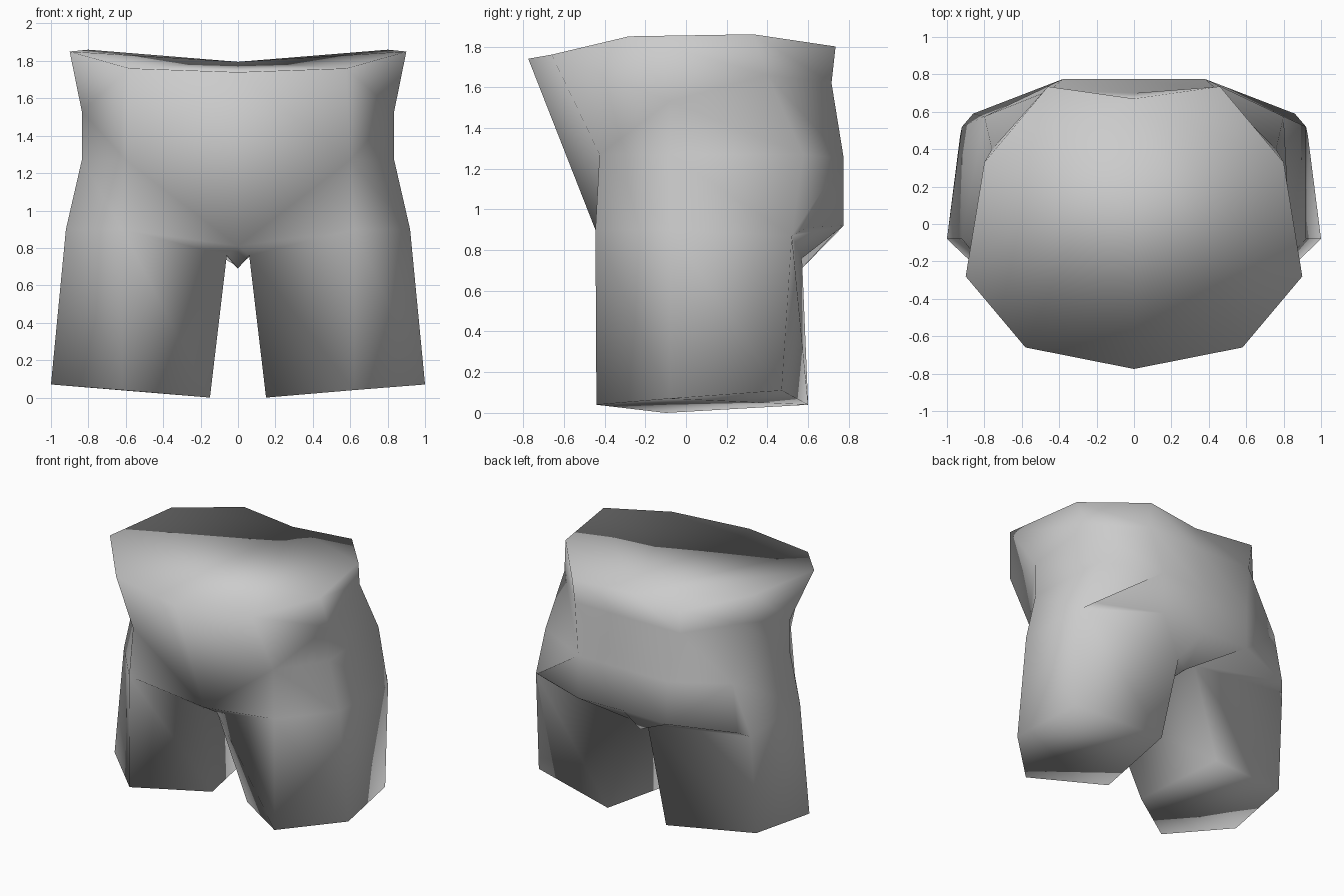
import bpy, bmesh

if "Cube" in bpy.data.objects:
    bpy.data.objects.remove(bpy.data.objects["Cube"])

# Half-body points by column (front centre A, front B, side C, rear side D, seat E, back centre F),
# numbered from the waist down
A = [(0, -.775, 1.74), (0, -.41, .81)]
B = [(.58, -.66, 1.76), (.6, -.425, 1.27), (.62, -.445, .9)]
C = [(.9, -.28, 1.85), (.835, -.08, 1.53), (.835, -.08, 1.27), (.92, -.08, .9)]
D = [(.8, .33, 1.86), (.76, .40, 1.66), (.80, .575, 1.27), (.92, .52, .87)]
E = [(.46, .735, 1.8), (.45, .715, 1.62), (.38, .775, 1.25), (.38, .775, .92)]
F = [(0, .67, 1.795), (0, .70, 1.61), (0, .775, 1.25), (0, .765, .92)]
HIP = (.86, .59, .91)
# Crotch points and the leg opening
INNER, INNER_BACK = (.06, -.34, .76), (.07, .57, .76)
MID, BACK = (0, .1, .69), (0, .56, .70)
HEM = [(.62, -.44, .04), (1, -.08, .07), (.93, .47, .11), (.25, .6, .04), (.15, -.1, 0)]

bm = bmesh.new()
cache = {}


def vert(p, side):
    """Vertex on one side, shared along the centre line."""
    key = (p[0] * side + 0.0, p[1], p[2])
    if key not in cache:
        cache[key] = bm.verts.new(key)
    return cache[key]


def face(points, side):
    vs = [vert(p, side) for p in points]
    bm.faces.new(vs if side > 0 else vs[::-1])


for side in (1, -1):
    # belly and front of the hip
    for pts in ((A[0], B[1], B[0]), (A[0], A[1], B[1]), (A[1], B[2], B[1]),
                (B[0], C[1], C[0]), (B[0], B[1], C[1]), (B[1], C[2], C[1]),
                (B[1], B[2], C[3], C[2])):
        face(pts, side)
    # side, rear and seat
    for left, right in ((C, D), (D, E), (E, F)):
        for n in range(3):
            pts = [left[n], left[n + 1], right[n + 1], right[n]]
            if left is D and n == 2:
                pts.insert(2, HIP)
            face(pts, side)
    # crotch strip and underside of the seat
    for pts in ((A[1], INNER, B[2]), (A[1], MID, INNER), (INNER, MID, BACK, INNER_BACK),
                (INNER_BACK, BACK, F[3], E[3]), (D[3], INNER_BACK, E[3], HIP)):
        face(pts, side)
    # leg walls and closed hem
    top = [B[2], C[3], D[3], INNER_BACK, INNER]
    for n in range(5):
        m = (n + 1) % 5
        face((top[n], HEM[n], HEM[m], top[m]), side)
    face(HEM[::-1], side)
    # closed waist, fanned from the back centre
    rim = [A[0], B[0], C[0], D[0], E[0]]
    for p, q in zip(rim, rim[1:]):
        face((F[0], p, q), side)

bmesh.ops.recalc_face_normals(bm, faces=bm.faces)
for fc in bm.faces:
    fc.smooth = True
mesh = bpy.data.meshes.new("shorts")
bm.to_mesh(mesh)
bm.free()

mat = bpy.data.materials.new("light_grey")
mat.diffuse_color = (.6, .6, .6, 1)
mat.use_nodes = True
mat.node_tree.nodes["Principled BSDF"].inputs["Base Color"].default_value = mat.diffuse_color
mesh.materials.append(mat)
bpy.context.collection.objects.link(bpy.data.objects.new("shorts", mesh))
